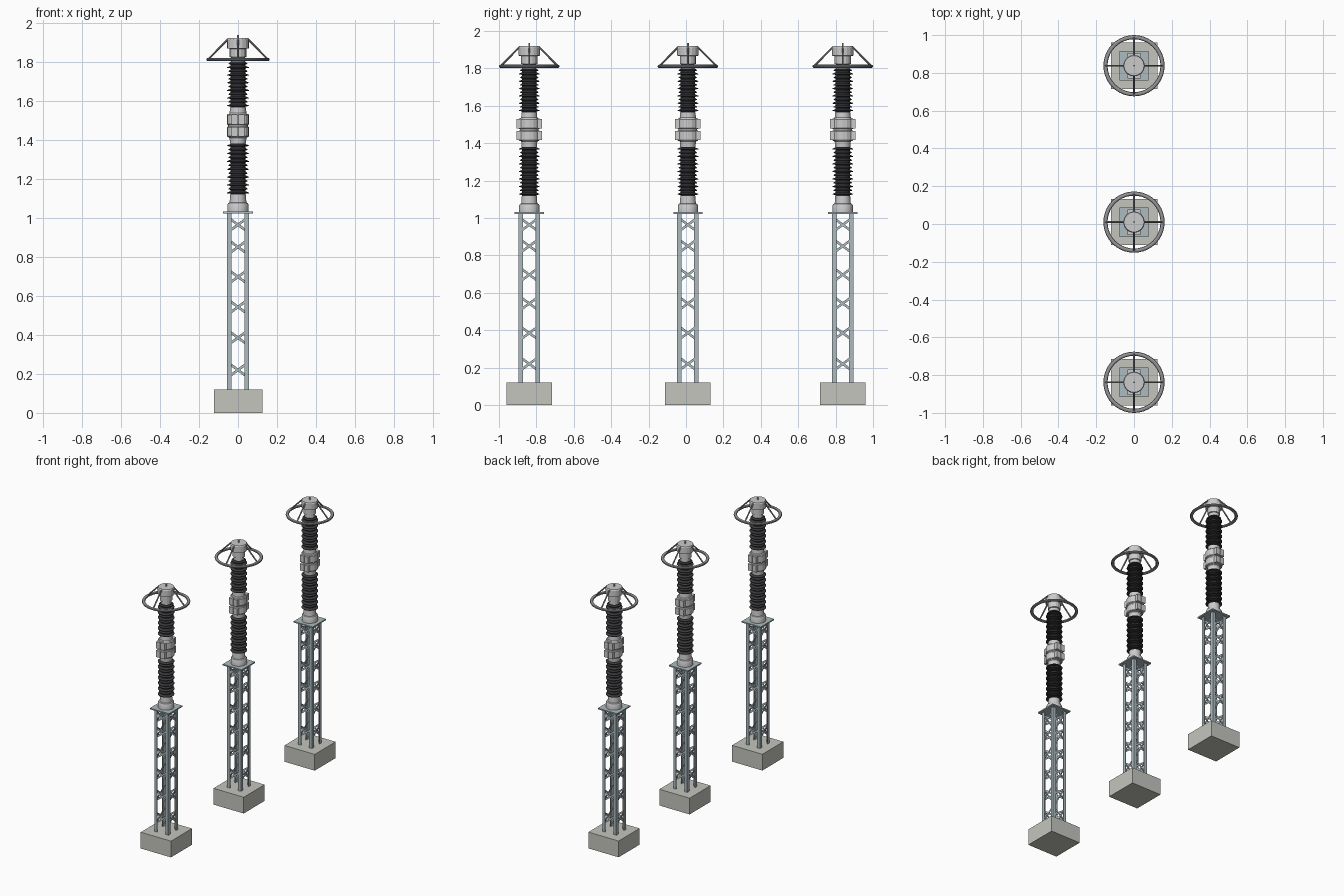
import bpy, bmesh
from math import cos, sin, pi
from mathutils import Vector, Matrix

if "Cube" in bpy.data.objects:
    bpy.data.objects.remove(bpy.data.objects["Cube"])

COLUMNS = {"rear": 0.838, "middle": 0.01, "front": -0.838}


def material(name, rgb):
    m = bpy.data.materials.new(name)
    m.diffuse_color = (*rgb, 1)
    m.use_nodes = True
    m.node_tree.nodes["Principled BSDF"].inputs["Base Color"].default_value = m.diffuse_color
    return m


STEEL = material("galvanised_steel", (0.42, 0.50, 0.53))
DARK = material("dark_insulator", (0.045, 0.045, 0.05))
CONCRETE = material("concrete", (0.56, 0.56, 0.52))
METAL = material("ring_metal", (0.30, 0.30, 0.31))


def part(name, bm, mat=None, smooth=False):
    """Turn a bmesh into one object per column, all sharing the mesh."""
    bmesh.ops.recalc_face_normals(bm, faces=bm.faces)
    me = bpy.data.meshes.new(name)
    bm.to_mesh(me)
    bm.free()
    if mat:
        me.materials.append(mat)
    for k, (label, y) in enumerate(COLUMNS.items()):
        ob = bpy.data.objects.new(f"{name}_{label}", me)
        ob.location.y = y
        bpy.context.collection.objects.link(ob)
        if smooth and k == 0:
            bpy.ops.object.select_all(action='DESELECT')
            ob.select_set(True)
            bpy.context.view_layer.objects.active = ob
            bpy.ops.object.shade_smooth_by_angle(angle=0.6)


def box(bm, lo, hi):
    lo, hi = Vector(lo), Vector(hi)
    mat = Matrix.Translation((lo + hi) / 2) @ Matrix.Diagonal((*(hi - lo), 1))
    bmesh.ops.create_cube(bm, size=1, matrix=mat)


def bar(bm, a, b, width, depth, normal):
    """Flat bar from a to b, lying in the plane with the given normal."""
    a, b, n = Vector(a), Vector(b), Vector(normal)
    d = b - a
    t = d.normalized()
    rot = Matrix((t, n.cross(t), n)).transposed().to_4x4()
    bmesh.ops.create_cube(bm, size=1, matrix=Matrix.Translation((a + b) / 2) @ rot
                          @ Matrix.Diagonal((d.length, width, depth, 1)))


def rod(bm, a, b, r, seg=8):
    a, b = Vector(a), Vector(b)
    q = (b - a).to_track_quat('Z', 'Y').to_matrix().to_4x4()
    bmesh.ops.create_cone(bm, cap_ends=True, segments=seg, radius1=r, radius2=r,
                          depth=(b - a).length, matrix=Matrix.Translation((a + b) / 2) @ q)


def lathe(bm, profile, seg=24):
    """Revolve (radius, z) points round the column axis and cap the ends."""
    rings = [[bm.verts.new((r * cos(2 * pi * i / seg), r * sin(2 * pi * i / seg), z))
              for i in range(seg)] for r, z in profile]
    for lo, hi in zip(rings, rings[1:]):
        for i in range(seg):
            j = (i + 1) % seg
            bm.faces.new((lo[i], lo[j], hi[j], hi[i]))
    bm.faces.new(rings[0][::-1])
    bm.faces.new(rings[-1])


# Concrete footing
bm = bmesh.new()
box(bm, (-0.122, -0.122, 0), (0.125, 0.122, 0.12))
part("footing", bm, CONCRETE)

# Four angle-section legs
bm = bmesh.new()
W, L, T = 0.057, 0.024, 0.005
for sx in (-1, 1):
    for sy in (-1, 1):
        for dx, dy in ((L, T), (T, L)):
            xs = sorted((sx * W, sx * (W - dx)))
            ys = sorted((sy * W, sy * (W - dy)))
            box(bm, (xs[0], ys[0], 0.12), (xs[1], ys[1], 1.022))
part("tower_leg", bm, STEEL)

# Crossed lattice braces on each face
bm = bmesh.new()
for z in (0.22, 0.385, 0.543, 0.697, 0.85, 0.964):
    for k in range(4):
        n = Vector((cos(k * pi / 2), sin(k * pi / 2), 0))
        side = Vector((-n.y, n.x, 0)) * 0.046
        for s, off in ((1, 0.049), (-1, 0.046)):
            rise = Vector((0, 0, 0.034 * s))
            c = n * off + Vector((0, 0, z))
            bar(bm, c - side - rise, c + side + rise, 0.013, 0.003, n)
part("lattice_brace", bm, STEEL)

# Mounting plate
bm = bmesh.new()
box(bm, (-0.078, -0.078, 1.022), (0.078, 0.078, 1.031))
part("mounting_plate", bm, STEEL)

# Lower metal fitting
bm = bmesh.new()
lathe(bm, [(0.054, 1.031), (0.054, 1.068), (0.05, 1.075), (0.043, 1.078), (0.04, 1.118)])
part("base_fitting", bm, smooth=True)


# Ribbed insulators with alternating sheds
def insulator(name, z0, z1, sheds):
    p = (z1 - z0) / sheds
    prof = [(0.039, z0)]
    for i in range(sheds):
        z, r = z0 + i * p, (0.056, 0.049)[i % 2]
        prof += [(0.039, z + 0.25 * p), (r, z + 0.38 * p),
                 (r, z + 0.52 * p), (0.039, z + 0.9 * p)]
    prof.append((0.039, z1))
    bm = bmesh.new()
    lathe(bm, prof)
    part(name, bm, DARK, True)


insulator("lower_insulator", 1.118, 1.38, 13)
insulator("upper_insulator", 1.565, 1.80, 12)

# Middle joint: tapered core
bm = bmesh.new()
lathe(bm, [(0.041, 1.38), (0.043, 1.408), (0.05, 1.415), (0.05, 1.53),
           (0.043, 1.537), (0.041, 1.565)])
part("joint_core", bm, smooth=True)

# Two clamp bands with side lugs
bm = bmesh.new()
for z0, z1 in ((1.413, 1.468), (1.476, 1.532)):
    lathe(bm, [(0.053, z0), (0.057, z0 + 0.005), (0.057, z1 - 0.005), (0.053, z1)], 16)
    for s in (-1, 1):
        ys = sorted((s * 0.03, s * 0.068))
        box(bm, (-0.034, ys[0], z0 + 0.003), (-0.002, ys[1], z1 - 0.003))
        box(bm, (0.002, ys[0], z0 + 0.003), (0.034, ys[1], z1 - 0.003))
part("clamp_band", bm)

# Top cap and terminal pin
bm = bmesh.new()
lathe(bm, [(0.036, 1.80), (0.036, 1.822), (0.043, 1.824), (0.043, 1.866), (0.057, 1.868),
           (0.057, 1.913), (0.053, 1.92)], 16)
rod(bm, (0, 0, 1.918), (0, 0, 1.937), 0.005)
part("top_cap", bm)

# Corona ring
bm = bmesh.new()
SEG, TUBE = 40, 10
grid = [[bm.verts.new(((0.151 + 0.011 * cos(b)) * cos(a), (0.151 + 0.011 * cos(b)) * sin(a),
                       1.811 + 0.009 * sin(b)))
         for b in (2 * pi * j / TUBE for j in range(TUBE))]
        for a in (2 * pi * i / SEG for i in range(SEG))]
for i in range(SEG):
    for j in range(TUBE):
        u, v = (i + 1) % SEG, (j + 1) % TUBE
        bm.faces.new((grid[i][j], grid[u][j], grid[u][v], grid[i][v]))
part("corona_ring", bm, METAL, True)

# Sloping ring struts
bm = bmesh.new()
for k in range(4):
    d = Vector((cos(k * pi / 2), sin(k * pi / 2), 0))
    rod(bm, d * 0.15 + Vector((0, 0, 1.815)), d * 0.05 + Vector((0, 0, 1.916)), 0.005)
part("ring_strut", bm, METAL)
